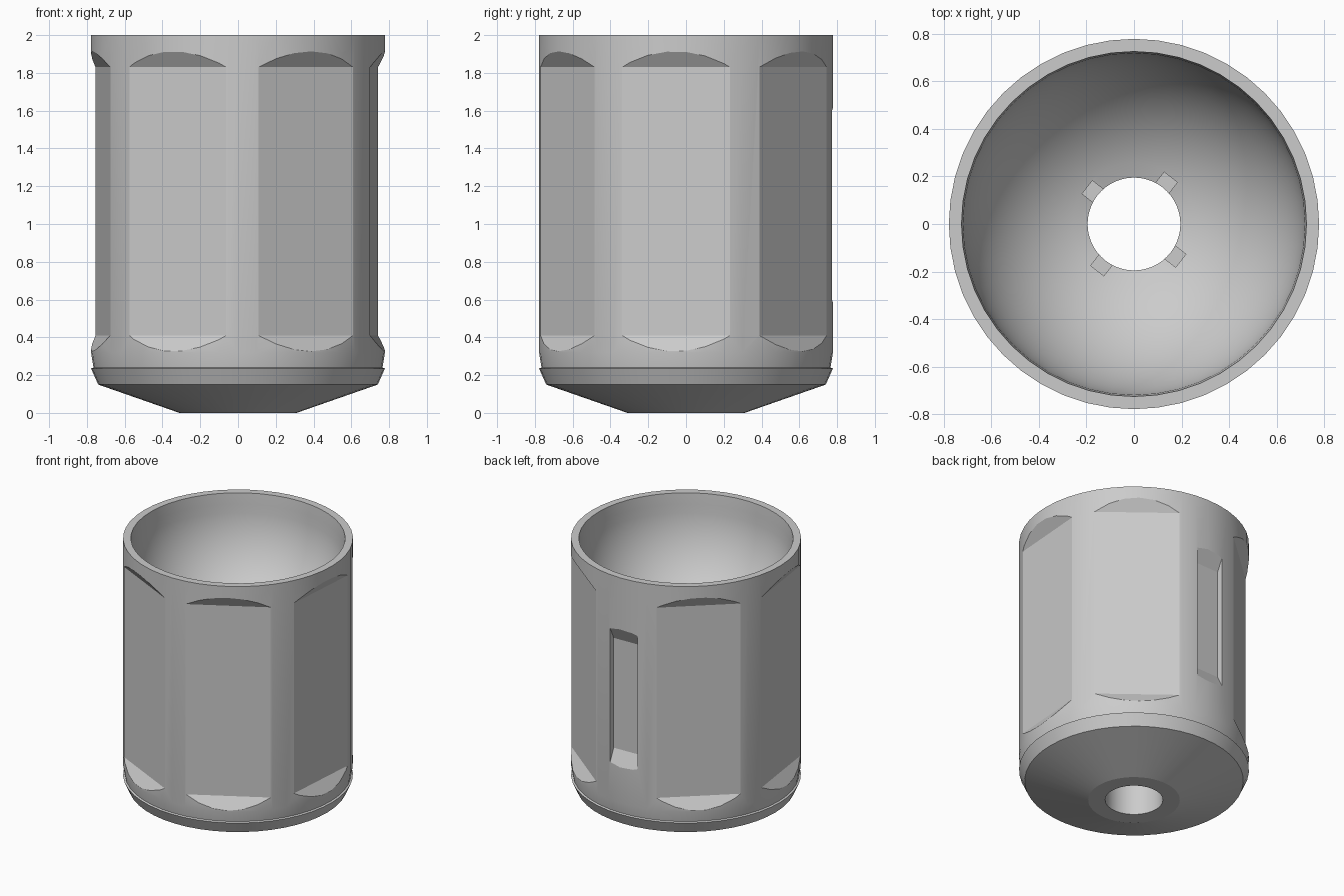
import bpy, bmesh, math
from mathutils import Matrix

if "Cube" in bpy.data.objects:
    bpy.data.objects.remove(bpy.data.objects["Cube"])

SEG = 48
TURN = 1.8  # whole pattern is turned slightly about z


def finish(name, bm):
    bmesh.ops.recalc_face_normals(bm, faces=bm.faces[:])
    me = bpy.data.meshes.new(name)
    bm.to_mesh(me)
    bm.free()
    ob = bpy.data.objects.new(name, me)
    bpy.context.collection.objects.link(ob)
    return ob


def lathe(name, profile):
    """Revolve a closed (radius, z) profile around z."""
    bm = bmesh.new()
    rings = []
    for i in range(SEG):
        a = 2 * math.pi * i / SEG
        rings.append([bm.verts.new((r * math.cos(a), r * math.sin(a), z)) for r, z in profile])
    n = len(profile)
    for i in range(SEG):
        p, q = rings[i], rings[(i + 1) % SEG]
        for j in range(n):
            k = (j + 1) % n
            bm.faces.new((p[j], q[j], q[k], p[k]))
    return finish(name, bm)


def add_prism(bm, profile, half_width, degrees):
    """Extrude an (outward, z) profile sideways and turn it to an angle."""
    rot = Matrix.Rotation(math.radians(degrees + TURN), 4, 'Z')
    sides = []
    for y in (-half_width, half_width):
        vs = [bm.verts.new((x, y, z)) for x, z in profile]
        for v in vs:
            v.co = rot @ v.co
        sides.append(vs)
    a, b = sides
    bm.faces.new(a[::-1])
    bm.faces.new(b)
    n = len(profile)
    for i in range(n):
        j = (i + 1) % n
        bm.faces.new((a[i], a[j], b[j], b[i]))


# Hollow body: lip and coned base outside, round bowl and centre hole inside
outer = [(0.195, 0), (0.31, 0), (0.74, 0.15), (0.778, 0.235), (0.765, 0.24),
         (0.778, 0.32), (0.778, 2), (0.725, 2)]
R, TOP = 0.718, 1.92
steps = 14
a_end = math.acos(0.195 / R)
bowl = []
for i in range(steps + 1):
    a = a_end * i / steps
    bowl.append((R * math.cos(a), TOP - R * math.sin(a)))
hole_z = bowl[-1][1]
body = lathe("cup_body", outer + bowl)

cut = bmesh.new()
# Six flat grip panels with sloped ends, three mirrored left and right
panel = [(0.722, 0.41), (0.842, 0.23), (0.842, 2.01), (0.722, 1.83)]
for a in (-62, -6, 50):
    add_prism(cut, panel, 0.34, a)
    add_prism(cut, panel, 0.34, 180 - a)
# Recessed slot on the back
add_prism(cut, [(0.725, 0.69), (0.795, 0.55), (0.795, 1.65), (0.725, 1.51)], 0.11, 90)
# Four key notches around the centre hole
z0, z1 = hole_z - 0.02, hole_z + 0.2
for k in range(4):
    add_prism(cut, [(0.15, z0), (0.25, z0), (0.25, z1), (0.15, z1)], 0.035, 50 + 90 * k)
cutter = finish("recess_cutter", cut)
cutter.hide_render = True

mod = body.modifiers.new("recesses", 'BOOLEAN')
mod.operation = 'DIFFERENCE'
mod.solver = 'EXACT'
mod.object = cutter
bpy.context.view_layer.objects.active = body
body.select_set(True)
bpy.ops.object.modifier_apply(modifier=mod.name)
bpy.data.objects.remove(cutter, do_unlink=True)

# Smooth curves, sharp panel edges
bpy.ops.object.shade_smooth_by_angle(angle=math.radians(17))
